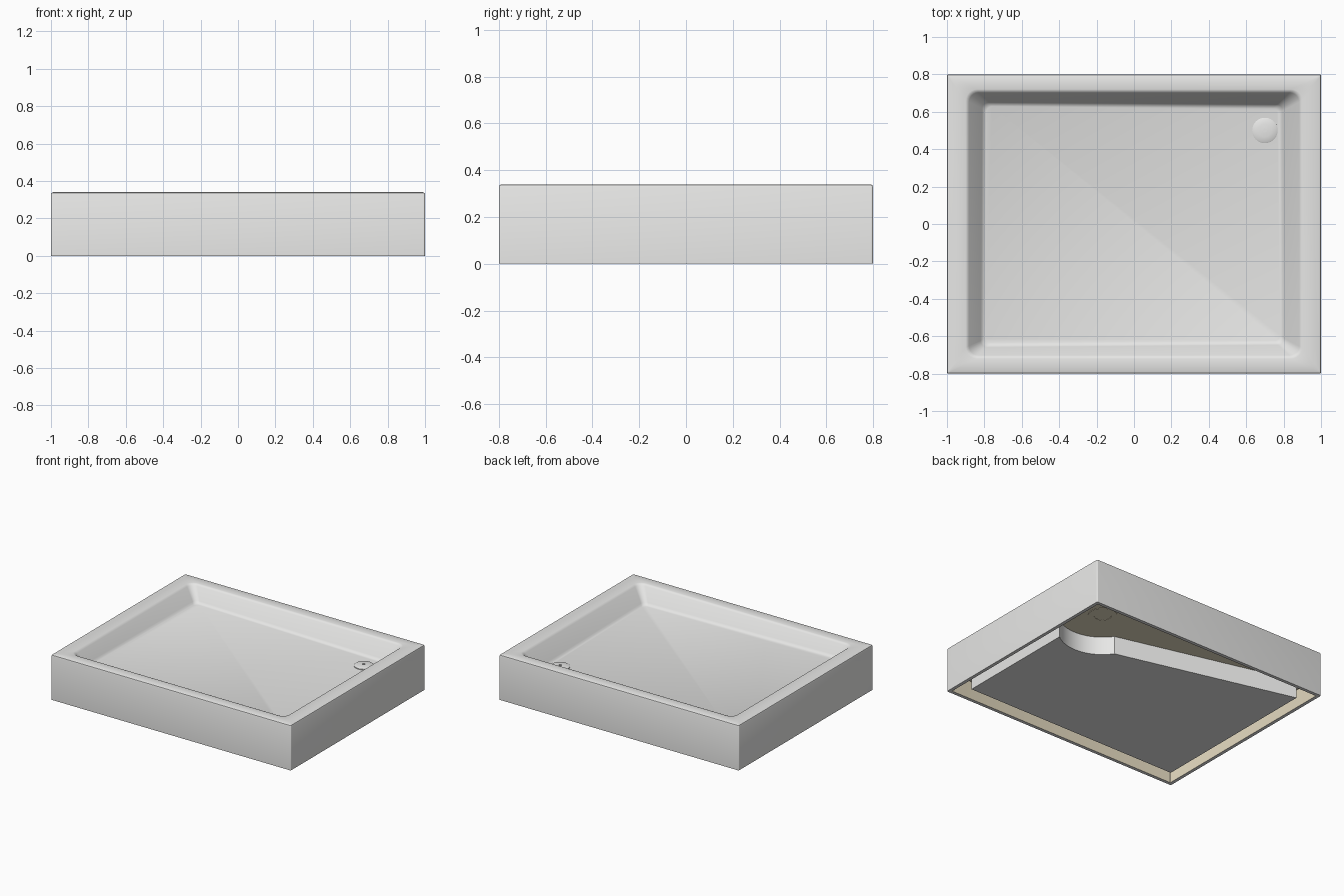
import bpy, bmesh, math
from mathutils import Vector

cube = bpy.data.objects.get("Cube")
if cube:
    bpy.data.objects.remove(cube)


def material(name, colour):
    m = bpy.data.materials.new(name)
    m.use_nodes = True
    m.diffuse_color = (*colour, 1)
    bsdf = next(n for n in m.node_tree.nodes if n.type == 'BSDF_PRINCIPLED')
    bsdf.inputs["Base Color"].default_value = (*colour, 1)
    return m


WHITE = material("white acrylic", (0.8, 0.8, 0.79))
BEIGE = material("beige backing", (0.8, 0.72, 0.54))
METAL = material("pale drain cover", (0.85, 0.85, 0.84))
DRAIN = Vector((0.7, 0.5))
CEILING = 0.137


def finish(name, bm, mats, angle=35):
    bmesh.ops.recalc_face_normals(bm, faces=bm.faces)
    mesh = bpy.data.meshes.new(name)
    bm.to_mesh(mesh)
    bm.free()
    obj = bpy.data.objects.new(name, mesh)
    bpy.context.collection.objects.link(obj)
    for m in mats:
        mesh.materials.append(m)
    bpy.ops.object.select_all(action='DESELECT')
    obj.select_set(True)
    bpy.context.view_layer.objects.active = obj
    bpy.ops.object.shade_smooth_by_angle(angle=math.radians(angle))
    return obj


def floor_z(x, y):
    # Basin floor falls gently towards the drain corner
    return 0.225 - 0.012 * x - 0.008 * y


def ring(bm, hx, hy, radius, z, on_floor=False, steps=6):
    # Rounded rectangle; on the floor, z is a height above the sloping plane
    verts = []
    for k, (sx, sy) in enumerate(((1, 1), (-1, 1), (-1, -1), (1, -1))):
        for i in range(steps + 1):
            a = math.pi / 2 * (k + i / steps)
            x = sx * (hx - radius) + radius * math.cos(a)
            y = sy * (hy - radius) + radius * math.sin(a)
            h = z
            if on_floor:
                s = 1 - (0.24 - floor_z(x, y))
                x, y = x * s, y * s
                h = z + floor_z(x, y)
            verts.append(bm.verts.new((x, y, h)))
    return verts


def loft(bm, rings):
    n = len(rings[0])
    for a, b in zip(rings, rings[1:]):
        for i in range(n):
            j = (i + 1) % n
            bm.faces.new((a[i], a[j], b[j], b[i]))


# Tray: hollow skirt, rounded rim, sloped basin
bm = bmesh.new()
sections = [
    (0.975, 0.775, 0.005, CEILING),
    (0.975, 0.775, 0.005, 0),
    (1, 0.8, 0.008, 0),
    (1, 0.8, 0.008, 0.328),
    (0.997, 0.797, 0.008, 0.336),
    (0.988, 0.788, 0.008, 0.34),
    (0.9, 0.72, 0.06, 0.34),
    (0.89, 0.71, 0.055, 0.337),
    (0.882, 0.702, 0.05, 0.328),
    (0.82, 0.659, 0.035, 0.018, True),
    (0.812, 0.651, 0.035, 0.006, True),
    (0.797, 0.636, 0.03, 0, True),
]
rings = [ring(bm, *s) for s in sections]
loft(bm, rings)
bm.faces.new(rings[0])
bm.faces.new(rings[-1])
for f in bm.faces:
    # Inside of the skirt and the underside are bare backing
    inside = all(abs(v.co.x) < 0.98 and abs(v.co.y) < 0.78 for v in f.verts)
    if inside and max(v.co.z for v in f.verts) < CEILING + 0.001:
        f.material_index = 1
finish("shower_tray", bm, [WHITE, BEIGE])

# Support block under the floor, with a round cut around the drain
bm = bmesh.new()
hx, hy, cut = 0.89, 0.67, 0.3
start = -math.acos((hx - DRAIN.x) / cut)
end = math.asin((hy - DRAIN.y) / cut) - math.pi
steps = 32
outline = [(-hx, hy), (-hx, -hy), (hx, -hy)]
for i in range(steps + 1):
    a = start + (end - start) * i / steps
    if i in (0, steps):
        a = start if i == 0 else end
    outline.append((DRAIN.x + cut * math.cos(a), DRAIN.y + cut * math.sin(a)))
base = bm.faces.new([bm.verts.new((x, y, 0)) for x, y in outline])
top = bmesh.ops.extrude_face_region(bm, geom=[base])
moved = [g for g in top["geom"] if isinstance(g, bmesh.types.BMVert)]
bmesh.ops.translate(bm, verts=moved, vec=(0, 0, CEILING))
finish("support_block", bm, [WHITE])


def lathe(name, profile, z, mat, segments=40):
    # Closed profile of (radius, height) turned around the drain axis
    bm = bmesh.new()
    loops = []
    for r, h in profile:
        loops.append([bm.verts.new((DRAIN.x + r * math.cos(math.tau * i / segments),
                                    DRAIN.y + r * math.sin(math.tau * i / segments),
                                    z + h)) for i in range(segments)])
    loft(bm, loops)
    bm.faces.new(loops[0])
    bm.faces.new(loops[-1])
    return finish(name, bm, [mat])


# Drain cover with a small centre dimple, and the flange beneath
zf = floor_z(DRAIN.x, DRAIN.y)
lathe("drain_cover", [(0.068, -0.01), (0.068, 0.006), (0.062, 0.009), (0.035, 0.013),
                      (0.01, 0.014), (0.01, 0.008)], zf, METAL)
lathe("drain_flange", [(0.1, 0.005), (0.1, -0.003), (0.06, -0.003), (0.06, -0.001)],
      CEILING, BEIGE)
